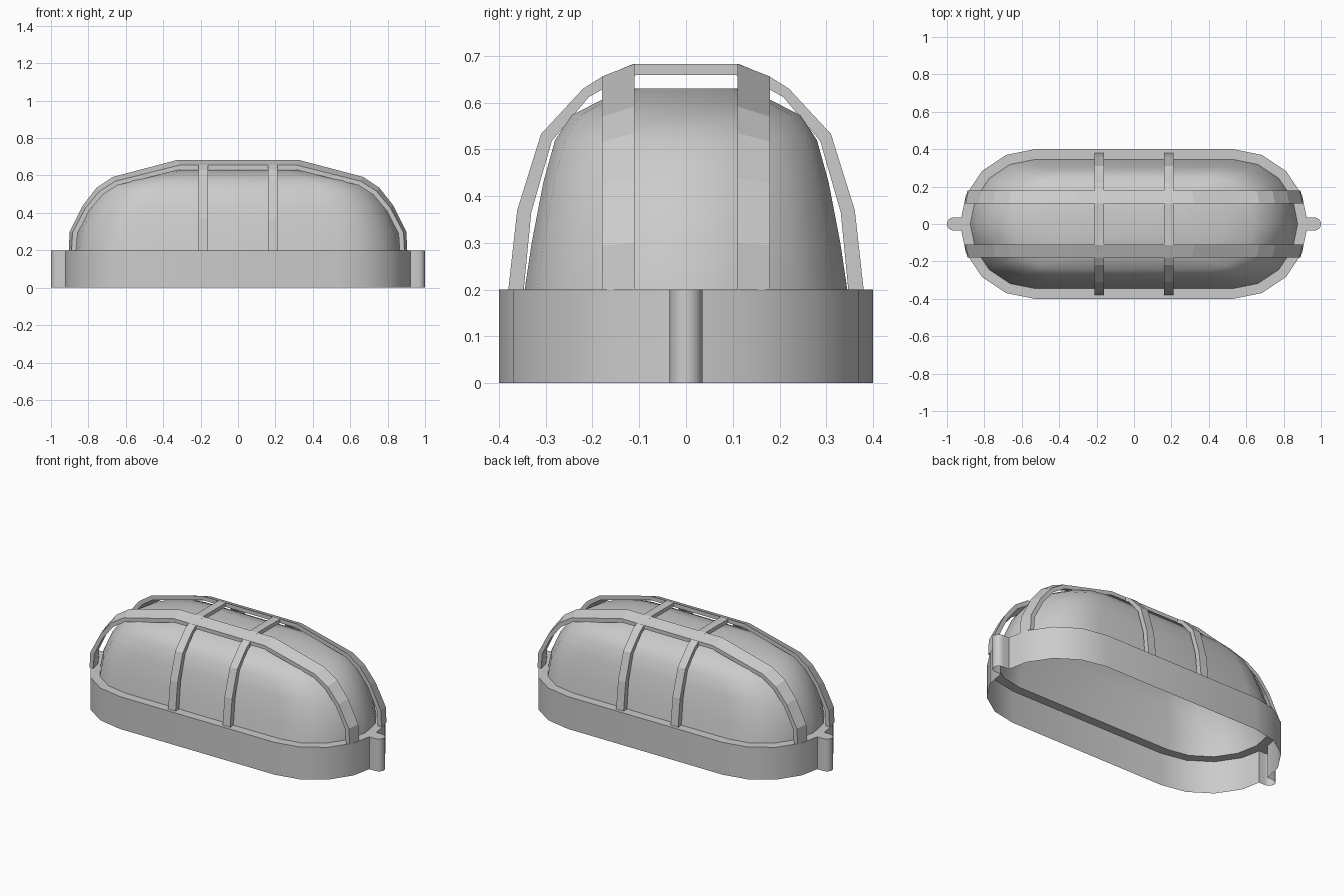
import bpy, bmesh
from math import sin, cos, pi, radians

if "Cube" in bpy.data.objects:
    bpy.data.objects.remove(bpy.data.objects["Cube"])

Z = 0.2  # top of the base


def finish(name, bm, smooth=None, fix_normals=True):
    if fix_normals:
        bmesh.ops.recalc_face_normals(bm, faces=bm.faces)
    me = bpy.data.meshes.new(name)
    bm.to_mesh(me)
    bm.free()
    if smooth:
        me.shade_smooth()
        me.set_sharp_from_angle(angle=radians(smooth))
    ob = bpy.data.objects.new(name, me)
    bpy.context.collection.objects.link(ob)
    return ob


def stadium(hx, hy, n=4, lug=False):
    """Counter-clockwise outline with round ends, optionally with end lugs."""
    half = []
    for i in range(-n, n + 1):
        a = i * pi / 2 / n
        if i == 0 and lug:
            half.append((hx - 0.007, -0.035))
            half += [(0.965 + 0.035 * cos(k * pi / 8), 0.035 * sin(k * pi / 8))
                     for k in range(-4, 5)]
            half.append((hx - 0.007, 0.035))
        else:
            half.append((hx - hy + hy * cos(a), hy * sin(a)))
    return half + [(-x, -y) for x, y in half]


def ring(bm, pts, z):
    return [bm.verts.new((x, y, z)) for x, y in pts]


def bridge(bm, a, b):
    n = len(a)
    for i in range(n):
        j = (i + 1) % n
        bm.faces.new((a[i], a[j], b[j], b[i]))


# Base: open-bottomed wall with lugs and a flat rim around the dome
bm = bmesh.new()
outline = stadium(0.93, 0.4, lug=True)
low, top = ring(bm, outline, 0), ring(bm, outline, Z)
bridge(bm, low, top)
inner = ring(bm, stadium(0.875, 0.345), Z)
edges = [bm.edges.get((top[i - 1], top[i])) for i in range(len(top))]
edges += [bm.edges.new((inner[i - 1], inner[i])) for i in range(len(inner))]
bmesh.ops.triangle_fill(bm, edges=edges, use_beauty=True, normal=(0, 0, 1))
finish("base_housing", bm, 35)

# Dome: stacked stadium sections
bm = bmesh.new()
sections = [(0.875, 0.345, 0.2), (0.858, 0.33, 0.30), (0.80, 0.305, 0.43),
            (0.73, 0.28, 0.52), (0.64, 0.245, 0.573), (0.48, 0.18, 0.606),
            (0.32, 0.11, 0.63)]
rings = [ring(bm, stadium(hx, hy), z) for hx, hy, z in sections]
for a, b in zip(rings, rings[1:]):
    bridge(bm, a, b)
bm.faces.new(rings[-1])
finish("glass_dome", bm, 40, fix_normals=False)


def arch(half):
    """Mirror a half profile, running from its foot to the top."""
    return half + [(-u, z) for u, z in reversed(half)]


def rib(name, faces):
    """Bar between two (outer, inner) arches, each already in 3D."""
    bm = bmesh.new()
    (o1, i1), (o2, i2) = faces
    loops = [[bm.verts.new(p) for p in q] for q in zip(o1, o2, i2, i1)]
    for a, b in zip(loops, loops[1:]):
        bridge(bm, a, b)
    bm.faces.new(loops[0])
    bm.faces.new(loops[-1])
    return finish(name, bm)


# Lengthwise guard ribs, tilted outwards
long_out = arch([(0.905, Z), (0.90, 0.30), (0.83, 0.44), (0.755, 0.535),
                 (0.67, 0.592), (0.325, 0.683)])
long_in = arch([(0.88, Z), (0.873, 0.295), (0.81, 0.425), (0.738, 0.515),
                (0.66, 0.568), (0.32, 0.658)])


def shift(p, y, dx, dz):
    return [((abs(u) - dx) * (1 if u > 0 else -1), y,
             z - dz * (z - Z) / 0.48) for u, z in p]


for s, tag in ((-1, "front"), (1, "back")):
    rib("long_rib_" + tag,
        [[shift(p, s * 0.11, 0, 0) for p in (long_out, long_in)],
         [shift(p, s * 0.18, 0.015, 0.027) for p in (long_out, long_in)]])

# Crosswise guard ribs
cross_out = arch([(0.38, Z), (0.361, 0.37), (0.31, 0.533), (0.22, 0.63),
                  (0.18, 0.655), (0.112, 0.683)])
cross_in = arch([(0.347, Z), (0.331, 0.365), (0.287, 0.518), (0.208, 0.612),
                 (0.172, 0.632), (0.107, 0.659)])
for s, tag in ((-1, "left"), (1, "right")):
    rib("cross_rib_" + tag,
        [[[(s * x, u, z) for u, z in p] for p in (cross_out, cross_in)]
         for x in (0.161, 0.212)])
